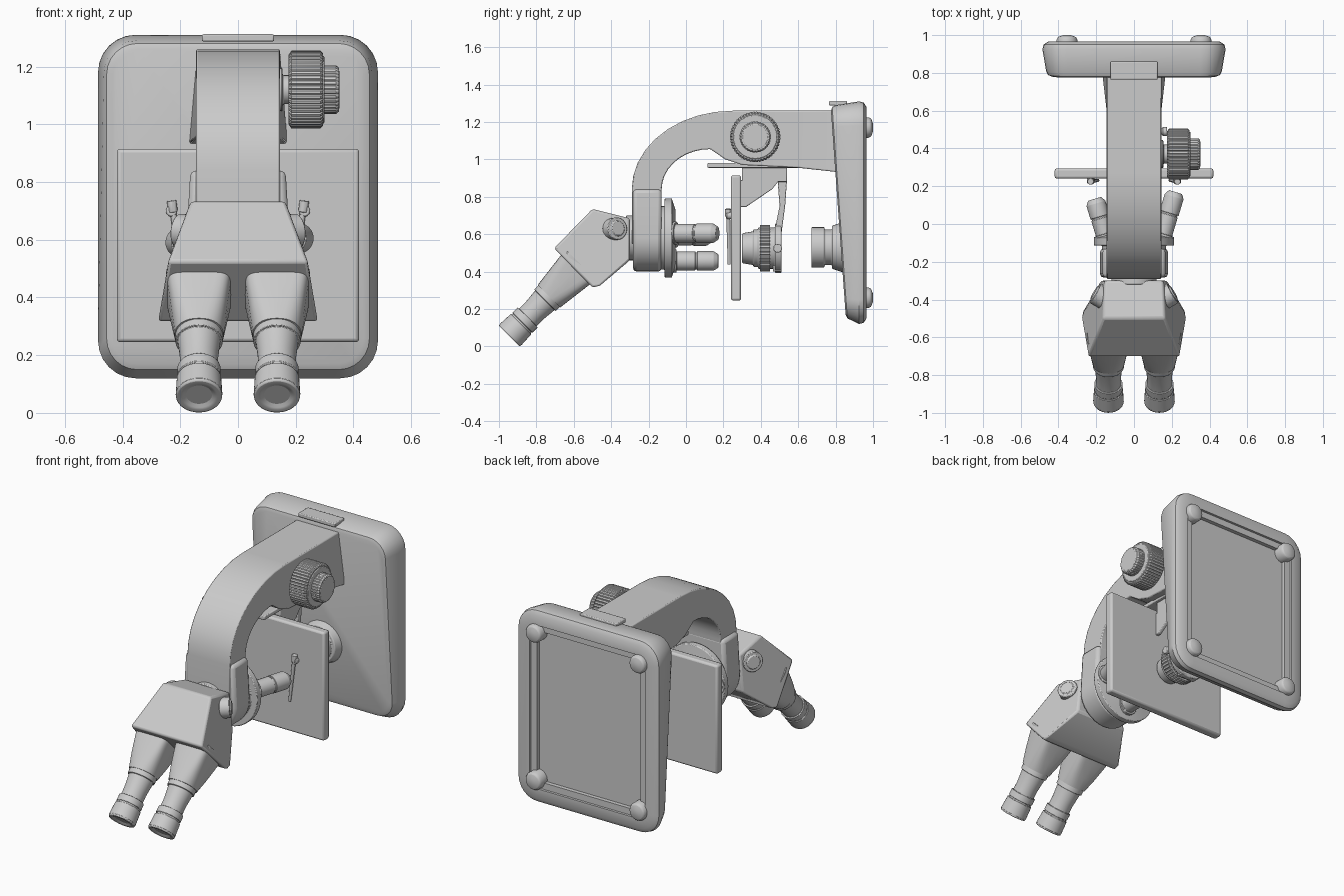
import bpy, bmesh, math
from mathutils import Vector

if "Cube" in bpy.data.objects:
    bpy.data.objects.remove(bpy.data.objects["Cube"])

shade = (0.6, 0.6, 0.6, 1)
grey = bpy.data.materials.new("light_grey")
grey.use_nodes = True
grey.diffuse_color = shade
grey.node_tree.nodes["Principled BSDF"].inputs["Base Color"].default_value = shade

RIGHT, BACKWARD = Vector((1, 0, 0)), Vector((0, 1, 0))
SIDES = (-1, 1)


def circle_angles(count):
    return [math.tau * step / count for step in range(count)]


def loft(name, loops, bevel=0.0):
    """Skin a row of equal closed loops, cap both ends and smooth the result."""
    bm = bmesh.new()
    rings = [[bm.verts.new(point) for point in loop] for loop in loops]
    for ring, following in zip(rings, rings[1:]):
        for i in range(len(ring)):
            bm.faces.new((ring[i - 1], ring[i], following[i], following[i - 1]))
    bm.faces.new(rings[0])
    bm.faces.new(rings[-1])
    bmesh.ops.remove_doubles(bm, verts=bm.verts, dist=0.0001)
    bmesh.ops.recalc_face_normals(bm, faces=bm.faces)
    mesh = bpy.data.meshes.new(name)
    bm.to_mesh(mesh)
    bm.free()
    mesh.materials.append(grey)
    part = bpy.data.objects.new(name, mesh)
    bpy.context.collection.objects.link(part)
    bpy.ops.object.select_all(action="DESELECT")
    part.select_set(True)
    bpy.context.view_layer.objects.active = part
    if bevel:
        modifier = part.modifiers.new("Bevel", "BEVEL")
        modifier.width, modifier.segments, modifier.limit_method = bevel, 2, "ANGLE"
    bpy.ops.object.shade_smooth_by_angle(angle=math.radians(35))


def turned(name, start, direction, *segments, sides=32, groove=0.0, bevel=0.005):
    """Stack round segments (length, radius, optional end radius) along an axis."""
    axis = Vector(direction).normalized()
    across = axis.orthogonal().normalized()
    upright = axis.cross(across)
    loops, distance = [], 0
    for length, radius, *end in segments:
        for travel, size in ((0, radius), (length, end[0] if end else radius)):
            centre = Vector(start) + axis * (distance + travel)
            loops.append([centre + (across * math.cos(a) + upright * math.sin(a))
                          * (size - groove * (i % 4 == 0))
                          for i, a in enumerate(circle_angles(sides))])
        distance += length
    loft(name, loops, bevel)


def box(name, x_range, y_range, z_range, bevel=0.005):
    low, high = z_range
    left, right = x_range
    loft(name, [[(left, y, low), (right, y, low), (right, y, high), (left, y, high)]
                for y in y_range], bevel)


def side_profile(name, x_range, *points):
    loft(name, [[(x, *point) for point in points] for x in x_range], 0.004)


# Base: sloping front, rounded rim, recessed underside
def base_loop(inset, depth, slope):
    radius = 0.13 - 0.8 * inset
    reach_x, reach_z = 0.485 - inset - radius, 0.595 - inset - radius
    loop = []
    for corner, (sx, sz) in enumerate(((1, 1), (-1, 1), (-1, -1), (1, -1))):
        for step in range(7):
            angle = math.pi / 2 * (corner + step / 6)
            x = sx * reach_x + radius * math.cos(angle)
            z = 0.715 + sz * reach_z + radius * math.sin(angle)
            loop.append((x, depth + slope * (1.3 - z), z))
    return loop


rim, step_inset, panel_inset = 0.965, 0.09, 0.13
loft("base", [base_loop(*layer) for layer in (
    (0.05, 0.772, 0.072), (0.03, 0.78, 0.072), (0.02, 0.8, 0.072),
    (0, 0.925, 0), (0.006, 0.95, 0), (0.03, rim, 0),
    (step_inset, rim, 0), (step_inset, 0.95, 0),
    (panel_inset, 0.95, 0), (panel_inset, 0.925, 0))])
box("base_top_plate", (-0.125, 0.125), (0.765, 0.86), (1.287, 1.312))
for side in SIDES:
    for height in (0.26, 1.17):
        turned("foot", (side * 0.355, 0.92, height), BACKWARD,
               (0.055, 0.055), (0.015, 0.055, 0.048), (0.01, 0.048, 0.02))

# Curved arm: elliptic bend between the nosepiece and a straight, flaring tail
body = 0.145


def arm_section(outer, inner, half_width=body):
    return [(-body, *outer), (body, *outer), (half_width, *inner), (-half_width, *inner)]


sections = [arm_section((-0.29, 0.55), (-0.15, 0.55))]
for step in range(10):
    angle = math.pi / 2 * step / 9
    c, s = math.cos(angle), math.sin(angle)
    sections.append(arm_section((0.25 - 0.54 * c, 0.84 + 0.42 * s),
                                (0.13 - 0.26 * c, 0.84 + 0.215 * s)))
arm_top = 1.26
sections += [arm_section((0.27, arm_top), (0.21, 1)),
             arm_section((0.3, arm_top), (0.3, 0.97)),
             arm_section((0.6, arm_top), (0.6, 0.955)),
             arm_section((0.83, arm_top), (0.83, 0.93), 0.172)]
loft("arm", sections, 0.006)

# Focus knobs on one side of the arm
focus = Vector((body, 0.37, 1.12))
turned("focus_shaft", focus, RIGHT, (0.01, 0.075), (0.04, 0.05))
turned("coarse_focus_knob", focus + RIGHT * 0.03, RIGHT,
       (0.01, 0.12, 0.135), (0.1, 0.135), (0.01, 0.135, 0.125), sides=192, groove=0.005, bevel=0)
turned("coarse_focus_cap", focus + RIGHT * 0.14, RIGHT, (0.014, 0.118))
turned("fine_focus_knob", focus + RIGHT * 0.15, RIGHT,
       (0.045, 0.084), (0.01, 0.084, 0.076), sides=128, groove=0.003, bevel=0)
turned("fine_focus_cap", focus + RIGHT * 0.19, RIGHT, (0.016, 0.07))

# Stage with its rail, bracket and slide clips
box("stage", (-0.42, 0.42), (0.24, 0.295), (0.245, 0.915), 0.012)
box("stage_rail", (-0.1, 0.1), (0.115, 0.8), (0.955, 0.98))
box("stage_slide", (-0.08, 0.08), (0.3, 0.54), (0.88, 0.96))
for side in SIDES:
    side_profile("stage_gusset", (side * 0.06, side * 0.08),
                 (0.29, 0.89), (0.5, 0.89), (0.46, 0.84), (0.32, 0.745), (0.29, 0.745))
    turned("clip_post", (side * 0.23, 0.245, 0.7), -BACKWARD, (0.03, 0.02), sides=16)
    turned("slide_clip", (side * 0.23, 0.225, 0.735), (-side * 0.13, 0.02, -1),
           (0.04, 0.017), (0.26, 0.011, 0.008), sides=12, bevel=0.002)

# Condenser behind the stage and lamp on the base
side_profile("condenser_bracket", (-0.06, 0.06),
             (0.49, 0.89), (0.54, 0.89), (0.53, 0.75), (0.51, 0.6), (0.51, 0.4),
             (0.465, 0.4), (0.47, 0.6), (0.5, 0.75))
condenser = Vector((0, 0.3, 0.525))
turned("condenser", condenser, BACKWARD, (0.06, 0.08, 0.09), (0.025, 0.1),
       (0.09, 0.11), (0.035, 0.132), sides=40)
turned("condenser_ring", condenser + BACKWARD * 0.095, BACKWARD, (0.055, 0.124),
       sides=160, groove=0.005, bevel=0)
turned("condenser_screw", (0.1, 0.49, 0.525), RIGHT, (0.05, 0.015), (0.025, 0.024), sides=16)
turned("lamp", (0, 0.67, 0.53), BACKWARD, (0.07, 0.108), (0.04, 0.095), (0.06, 0.115, 0.135))

# Nosepiece housing and turret
hub = 0.58
housing = [(0.165, 0.84), (-0.165, 0.84)]
for step in range(17):
    angle = math.pi * (1 + step / 16)
    housing.append((0.18 * math.cos(angle), hub + 0.18 * math.sin(angle)))
loft("nosepiece_housing", [[(x, y, z) for x, z in housing] for y in (-0.284, -0.13)], 0.02)
turned("turret", (0, -0.14, hub), BACKWARD, (0.026, 0.17), (0.04, 0.212),
       (0.018, 0.205, 0.15), sides=48)

# Objectives, splayed outward from the turret
for x, z, splay, length in ((0.145, 0.605, 0.3, 0.26), (-0.145, 0.59, -0.3, 0.21),
                            (0, 0.457, 0, 0.25)):
    turned("objective", (x, -0.08, z), (splay, 1, 0), (0.03, 0.062), (length * 0.4, 0.05),
           (0.01, 0.046), (length * 0.35, 0.052), (0.025, 0.052, 0.036), bevel=0.003)

# Binocular head: half width varies around its side outline
outline = [(-0.5, 0.735, 0.165), (-0.705, 0.525, 0.243), (-0.5, 0.315, 0.277),
           (-0.46, 0.325, 0.274), (-0.3, 0.46, 0.175), (-0.3, 0.685, 0.155)]
loft("binocular_head", [[(side * half, y, z) for y, z, half in outline] for side in SIDES], 0.012)
turned("head_mount", (0, -0.32, hub), BACKWARD, (0.05, 0.12))
for side in SIDES:
    turned("head_knob", (side * 0.155, -0.395, 0.625), (side * 0.86, 0.5, 0.1),
           (0.058, 0.06), (0.008, 0.04))

# Eyepieces, built from the tip upward into the head
inward = Vector((0, 1, 1)).normalized()
across = Vector((0, -1, 1)).normalized()


def rounded(value, power):
    return math.copysign(abs(value) ** power, value)


for side in SIDES:
    tip = Vector((side * 0.135, -0.945, 0.056))
    turned("eyecup", tip + inward * 0.025, -inward, (0.025, 0.08), (-0.02, 0.06, 0.03))
    turned("eyepiece", tip + inward * 0.01, inward, (0.08, 0.081, 0.077), (0.01, 0.071),
           (0.04, 0.075), (0.05, 0.066), (0.08, 0.066, 0.074), (0.08, 0.082))
    # Squared sleeve tapering from the head to the tube
    loops = []
    for step in range(4):
        centre, half = tip + inward * (0.3 + 0.08 * step), 0.085 + 0.01 * step
        power = 0.9 / (1 + 0.6 * step)
        loops.append([centre + RIGHT * half * rounded(math.cos(a), power)
                      + across * half * rounded(math.sin(a), power)
                      for a in circle_angles(32)])
    loft("eyepiece_sleeve", loops)
